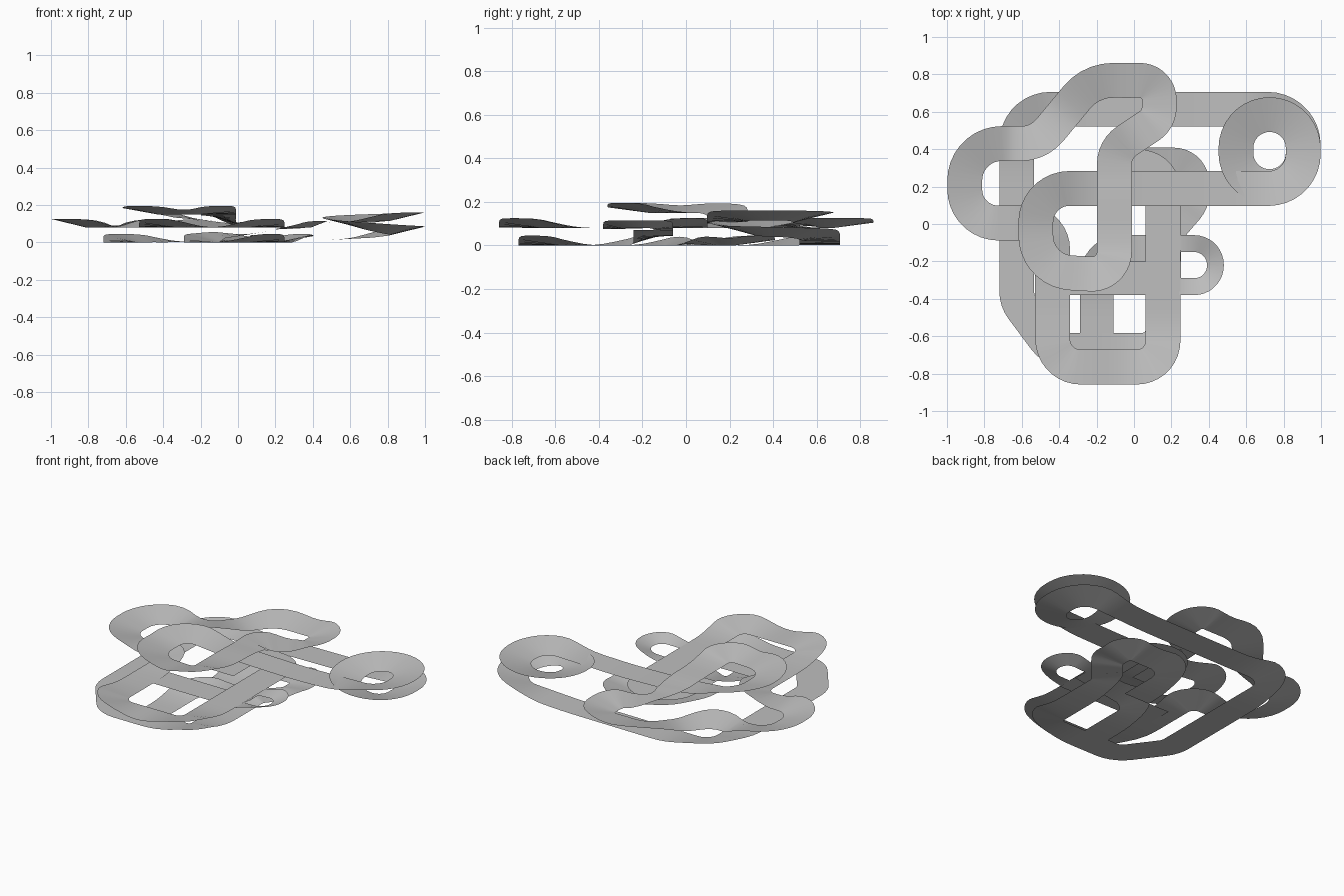
import bpy, bmesh, math
from mathutils import Vector

if "Cube" in bpy.data.objects:
    bpy.data.objects.remove(bpy.data.objects["Cube"])

mat = bpy.data.materials.new("road grey")
mat.diffuse_color = (0.52, 0.52, 0.52, 1)
mat.use_nodes = True
mat.node_tree.nodes["Principled BSDF"].inputs["Base Color"].default_value = mat.diffuse_color


def fillet_path(corners):
    """Rounded polyline: returns list of [point, z or None, turn sign]."""
    n = len(corners)
    out = []
    for i, (x, y, r, z) in enumerate(corners):
        cur = Vector((x, y))
        if i in (0, n - 1):
            out.append([cur, z, 0])
            continue
        prv, nxt = Vector(corners[i - 1][:2]), Vector(corners[i + 1][:2])
        d1, d2 = (cur - prv).normalized(), (nxt - cur).normalized()
        cross = d1.x * d2.y - d1.y * d2.x
        phi = math.atan2(abs(cross), d1.dot(d2))
        if r == 0 or phi < 0.02:
            out.append([cur, z, 0])
            continue
        s = 1 if cross > 0 else -1
        t = min(r * math.tan(phi / 2), 0.499 * (cur - prv).length if corners[i - 1][2] else 9,
                0.499 * (nxt - cur).length if corners[i + 1][2] else 9)
        r = t / math.tan(phi / 2)
        start = cur - d1 * t
        side = Vector((-d1.y, d1.x)) * s
        steps = max(4, int(phi / 0.16))
        for k in range(steps + 1):
            a = phi * k / steps
            p = start + d1 * (r * math.sin(a)) + side * (r * (1 - math.cos(a)))
            # bends lying flat on the ground carry a negative height
            out.append([p, abs(z) if k == steps // 2 else None, 0 if z < 0 else s])
    # subdivide the straights
    pts = []
    for i, a in enumerate(out):
        pts.append(a)
        if i < len(out) - 1:
            b = out[i + 1]
            c = int((b[0] - a[0]).length / 0.05)
            for k in range(1, c + 1):
                pts.append([a[0].lerp(b[0], k / (c + 1)), None, 0])
    # drop doubled points
    return [p for i, p in enumerate(pts)
            if i == 0 or p[1] is not None or (p[0] - pts[i - 1][0]).length > 1e-3]


def smooth(v, passes):
    for _ in range(passes):
        v = [v[0]] + [(v[i - 1] + 2 * v[i] + v[i + 1]) / 4 for i in range(1, len(v) - 1)] + [v[-1]]
    return v


def ribbon(name, corners, width=.186, bank=.045):
    """Flat road strip whose outer edge is raised in the bends."""
    pts = fillet_path(corners)
    n = len(pts)
    # heights interpolated by length between the given ones
    dist = [0]
    for i in range(1, n):
        dist.append(dist[-1] + (pts[i][0] - pts[i - 1][0]).length)
    known = [(dist[i], pts[i][1]) for i in range(n) if pts[i][1] is not None]
    zs = []
    for d in dist:
        z = known[-1][1]
        for (a, za), (b, zb) in zip(known, known[1:]):
            if a <= d <= b:
                z = za + (zb - za) * (d - a) / max(b - a, 1e-6)
                break
        zs.append(z)
    zs = smooth(zs, 6)
    turn = smooth([float(p[2]) for p in pts], 5)
    bm = bmesh.new()
    rows = []
    for i in range(n):
        t = (pts[min(i + 1, n - 1)][0] - pts[max(i - 1, 0)][0]).normalized()
        left = Vector((-t.y, t.x)) * width / 2
        c, rise = pts[i][0], bank * turn[i]
        rows.append((bm.verts.new((*(c + left), zs[i] + max(0, -rise))),
                     bm.verts.new((*(c - left), zs[i] + max(0, rise)))))
    for p, q in zip(rows, rows[1:]):
        f = bm.faces.new((p[0], p[1], q[1], q[0]))
        f.smooth = True
        f.normal_update()
        if f.normal.z < 0:
            f.normal_flip()
    me = bpy.data.meshes.new(name)
    bm.to_mesh(me)
    bm.free()
    me.materials.append(mat)
    bpy.context.collection.objects.link(bpy.data.objects.new(name, me))


# main circuit: corner x, y, bend radius, height
ribbon("main_track", [
    # raised inner hairpin, then the straight down to the front bend
    (-.105, -.03, 0, .08), (-.105, .305, .125, -.08), (.155, .305, .125, -.08),
    (.155, -.45, 0, .08), (.155, -.765, .14, .08), (-.435, -.765, .15, .08),
    # left loop
    (-.435, .005, .14, .08), (-.905, .005, .18, .08), (-.905, .43, .2, .08),
    # rear top bend
    (-.51, .43, .2, .08), (-.23, .768, .25, .08), (.135, .768, .14, .08),
    (.135, .56, .12, .08), (-.105, .4, .15, .1), (-.105, .2, 0, .15),
    # topmost bend, then under itself along the right straight
    (-.105, -.275, .12, .15), (-.525, -.25, .2, .15), (-.525, .19, .18, .15),
    (-.1, .19, 0, .11), (.3, .19, 0, .1),
    # spiral at the right
    (.905, .19, .185, .115), (.905, .585, .185, .115), (.545, .585, .18, .1),
    (.545, .2, .18, .075), (.905, .2, .185, .045), (.905, .613, .19, .035),
    # rear straight, left straight, lower front road on the ground
    (.40, .613, 0, .008), (-.627, .613, .18, .0), (-.627, -.41, .15, -.001),
    (-.43, -.675, .15, -.001), (.155, -.675, .11, .0),
    # lower inner hairpin
    (.155, -.06, .12, .0), (.31, .12, .12, .0), (.31, .315, .17, .0),
    (-.105, .315, .17, .0), (-.105, -.1, 0, .0)])

# side road from the lower front, bending right towards the side loop
ribbon("side_road", [(-.2, -.62, 0, 0), (-.2, -.15, .13, 0), (.155, -.15, 0, .06), (.25, -.15, 0, .07)], .18)
ribbon("lower_link", [(-.435, -.29, 0, .078), (.155, -.29, 0, .075), (.25, -.29, 0, .075)], .18)
ribbon("side_loop", [(.2, -.105, 0, .07), (.25, -.105, 0, .07), (.435, -.105, .112, .08),
                     (.435, -.335, .112, .08), (.25, -.335, 0, .075), (.2, -.335, 0, .075)], .09, .035)
